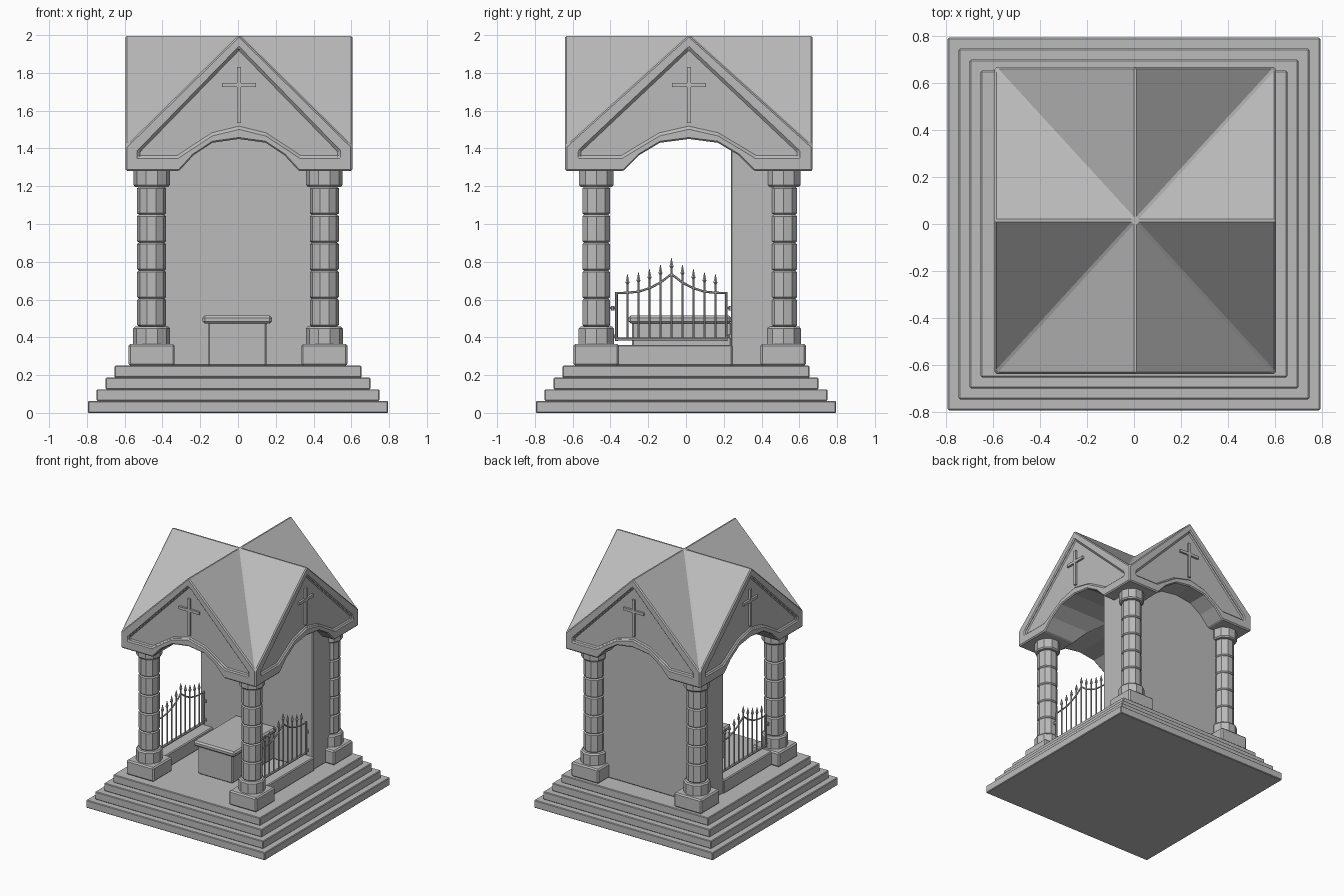
import bpy, bmesh, math
from mathutils import Vector

if "Cube" in bpy.data.objects:
    bpy.data.objects.remove(bpy.data.objects["Cube"])

stone = bpy.data.materials.new("grey_stone")
stone.use_nodes = True
GREY = (0.5, 0.5, 0.5, 1)
stone.diffuse_color = GREY
stone.node_tree.nodes["Principled BSDF"].inputs["Base Color"].default_value = GREY

# Shared centre and half sizes of the roof
CX, CY, HX, HY = 0.005, 0.015, 0.60, 0.655


def finish(name, bm, bevel=0):
    bmesh.ops.remove_doubles(bm, verts=bm.verts, dist=0.0001)
    bmesh.ops.recalc_face_normals(bm, faces=bm.faces)
    mesh = bpy.data.meshes.new(name)
    bm.to_mesh(mesh)
    bm.free()
    mesh.materials.append(stone)
    obj = bpy.data.objects.new(name, mesh)
    bpy.context.collection.objects.link(obj)
    if bevel:
        mod = obj.modifiers.new("edge_bevel", "BEVEL")
        mod.width = bevel
        mod.segments = 1
        mod.limit_method = "ANGLE"
        mod.angle_limit = math.radians(35)
    return obj


def add_box(bm, lo, hi):
    verts = bmesh.ops.create_cube(bm, size=1)["verts"]
    lo, hi = Vector(lo), Vector(hi)
    for v in verts:
        v.co = (lo + hi) / 2 + v.co * (hi - lo)


def box(name, lo, hi, bevel=0.007):
    bm = bmesh.new()
    add_box(bm, lo, hi)
    return finish(name, bm, bevel)


def add_lathe(bm, x, y, profile, sides):
    rings = []
    for z, r in profile:
        rings.append([bm.verts.new((x + r * math.cos(math.tau * i / sides),
                                    y + r * math.sin(math.tau * i / sides), z))
                      for i in range(sides)])
    for a, b in zip(rings, rings[1:]):
        for i in range(sides):
            j = (i + 1) % sides
            bm.faces.new((a[i], a[j], b[j], b[i]))
    bm.faces.new(rings[0][::-1])
    bm.faces.new(rings[-1])


def add_bar(bm, p, q, r):
    p, q = Vector(p), Vector(q)
    verts = bmesh.ops.create_cone(bm, cap_ends=True, segments=6, radius1=r,
                                  radius2=r, depth=(q - p).length)["verts"]
    turn = Vector((0, 0, 1)).rotation_difference(q - p)
    for v in verts:
        v.co = turn @ v.co + (p + q) / 2


# Stepped base
for i in range(4):
    h = 0.795 - 0.047 * i
    z = 0.0625 * i
    box(f"step_{i + 1}", (-h, -h, z), (h, h, z + 0.0625), 0.005)

# Columns with plinth, base, five drums and capital
profile = [(0.355, 0.098), (0.447, 0.098), (0.457, 0.088)]
for i in range(5):
    z0, z1 = 0.457 + 0.148 * i, 0.457 + 0.148 * (i + 1)
    profile += [(z0, 0.068), (z0 + 0.008, 0.077), (z1 - 0.008, 0.077), (z1, 0.068)]
profile += [(1.197, 0.088), (1.207, 0.096), (1.29, 0.096)]
for sx, xname in ((-1, "right"), (1, "left")):
    for sy, yname in ((-1, "front"), (1, "back")):
        x, y = sx * 0.457, 0.02 + sy * 0.495
        bm = bmesh.new()
        add_lathe(bm, x, y, profile, 10)
        finish(f"{yname}_{xname}_column", bm)
        box(f"{yname}_{xname}_plinth", (x - 0.122, y - 0.12, 0.25),
            (x + 0.122, y + 0.12, 0.365), 0.01)


# Cross-gabled roof: one quarter per side, with recessed pediment and groin vault
def place(side, u, depth, z):
    x, y = u, -depth
    for _ in range(side):
        x, y = -y, x
    return Vector((CX + x * HX, CY + y * HY, z))


def mirrored(half):
    return half + [(-u, z) for u, z in half[-2:0:-1]] + [(-half[0][0], half[0][1])]


top = [(-1, 1.28), (-1, 1.41), (0, 2.0), (1, 1.41), (1, 1.28)]
arch = mirrored([(0.53, 1.28), (0.4, 1.365), (0.235, 1.43), (0, 1.45)])
inner_top = [(-0.885, 1.355), (-0.885, 1.385), (0, 1.93), (0.885, 1.385), (0.885, 1.355)]
inner_arch = mirrored([(0.54, 1.355), (0.44, 1.395), (0.235, 1.475), (0, 1.51)])
RECESS = 0.965

bm = bmesh.new()


def face(points):
    bm.faces.new([bm.verts.new(p) for p in points])


for k in range(4):
    outer, inner = top + arch, inner_top + inner_arch
    n = len(outer)
    for i in range(n):
        j = (i + 1) % n
        a, b, c, d = outer[i], outer[j], inner[j], inner[i]
        face([place(k, u, 1, z) for u, z in (a, b, c, d)])
        face([place(k, *d[:1], 1, d[1]), place(k, c[0], 1, c[1]),
              place(k, c[0], RECESS, c[1]), place(k, d[0], RECESS, d[1])])
    face([place(k, u, RECESS, z) for u, z in inner])
    # Roof slopes
    for s in (-1, 1):
        face([place(k, 0, 1, 2), place(k, s, 1, 1.41), place(k, 0, 0, 2)])
    # Vault soffit
    for a, b in zip(arch, arch[1:]):
        face([place(k, a[0], 1, a[1]), place(k, b[0], 1, b[1]),
              place(k, b[0], abs(b[0]), b[1]), place(k, a[0], abs(a[0]), a[1])])
    # Flat pad over the column
    s = arch[0][0]
    face([place(k, 1, 1, 1.28), place(k, s, 1, 1.28),
          place(k, s, s, 1.28), place(k, 1, s, 1.28)])
finish("gabled_roof", bm, 0.008)

# Relief crosses on the four pediments
for k, name in enumerate(("front", "left", "back", "right")):
    bm = bmesh.new()
    for w, z0, z1 in ((0.022, 1.535, 1.83), (0.18, 1.725, 1.747)):
        c = place(k, 0, 0.968, 0)
        half = Vector((w / 2, 0.014, 0)) if k % 2 == 0 else Vector((0.014, w / 2, 0))
        add_box(bm, c - half + Vector((0, 0, z0)), c + half + Vector((0, 0, z1)))
    finish(f"{name}_cross", bm)

# Back wall, altar table and side curbs
box("back_wall", (-0.5, 0.237, 0.25), (0.5, 0.5, 1.47))
box("altar_body", (-0.157, -0.285, 0.25), (0.15, 0.24, 0.48))
box("altar_slab", (-0.188, -0.305, 0.473), (0.18, 0.24, 0.515), 0.012)
for s, name in ((-1, "right"), (1, "left")):
    xs = sorted((s * 0.39, s * 0.51))
    box(f"{name}_curb", (xs[0], -0.38, 0.25), (xs[1], 0.245, 0.36))

    # Iron gate with spiked bars, arched rail and hinges
    x = s * 0.455
    mid, gap = -0.077, 0.0582
    rise = [0.735, 0.69, 0.66, 0.642, 0.636, 0.634]
    tips = [0.82, 0.785, 0.762, 0.745, 0.735]
    bm = bmesh.new()
    for i in range(-4, 5):
        y, tip = mid + i * gap, tips[abs(i)]
        add_bar(bm, (x, y, 0.39), (x, y, tip - 0.04), 0.0055)
        add_lathe(bm, x, y, [(tip - 0.055, 0.006), (tip - 0.045, 0.012), (tip, 0.001)], 6)
    for i in range(-5, 5):
        add_bar(bm, (x, mid + i * gap, rise[abs(i)]),
                (x, mid + (i + 1) * gap, rise[abs(i + 1)]), 0.006)
    for e in (-1, 1):
        y = mid + e * 5 * gap
        add_bar(bm, (x, y, 0.38), (x, y, 0.64), 0.007)
        for z in (0.405, 0.555):
            add_bar(bm, (x, y, z), (x, y + e * 0.04, z), 0.006)
            add_bar(bm, (x, y + e * 0.02, z - 0.012), (x, y + e * 0.02, z + 0.012), 0.009)
    add_bar(bm, (x, mid - 5 * gap, 0.39), (x, mid + 5 * gap, 0.39), 0.008)
    finish(f"{name}_gate", bm)
